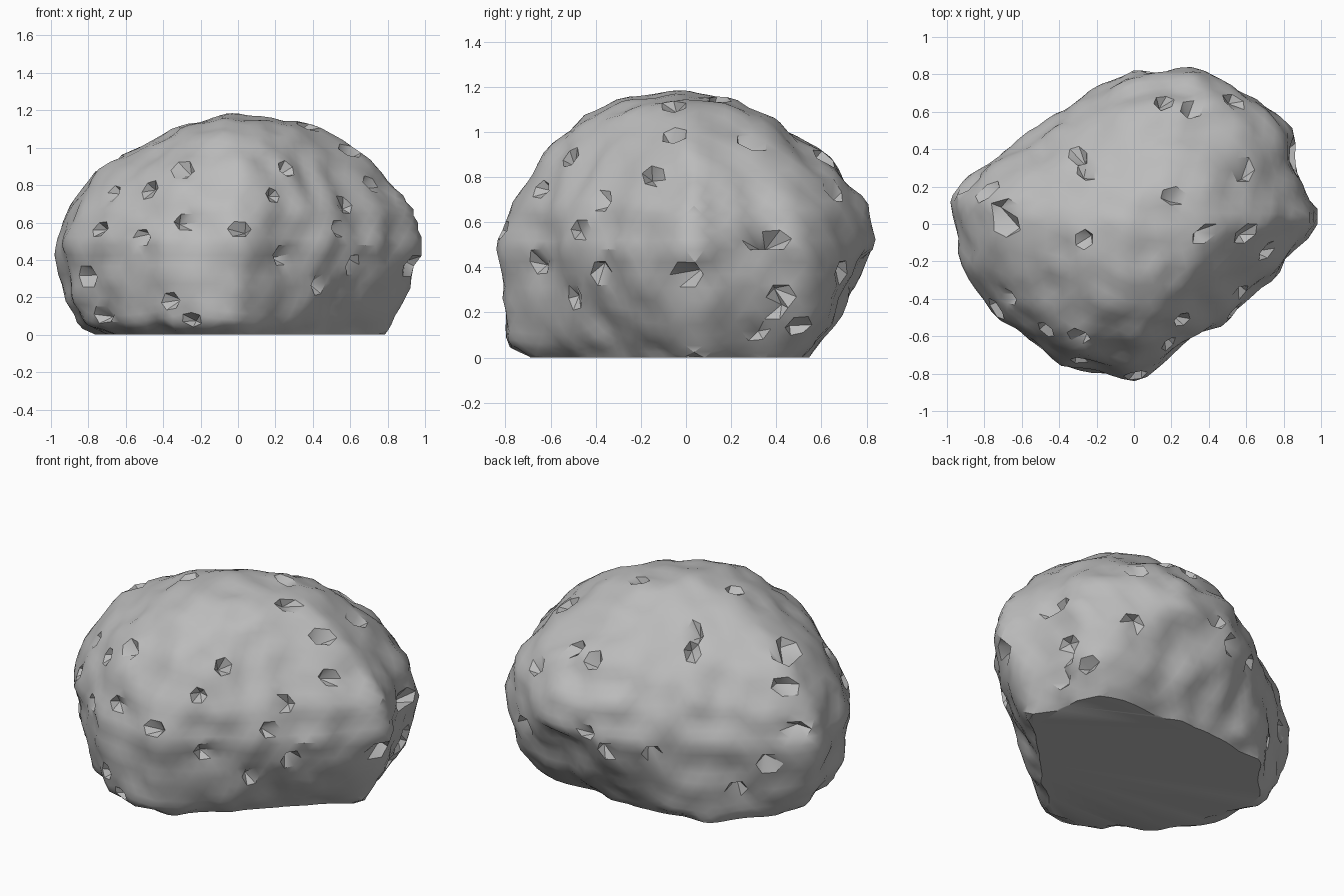
import bpy, bmesh, math, random
from mathutils import Vector, noise

random.seed(4)
cube = bpy.data.objects.get("Cube")
if cube:
    bpy.data.objects.remove(cube, do_unlink=True)

# Plan shapes, anticlockwise: widest girth, low wall, rim above the ground, foot
GIRTH = [(1.01, .03), (.88, .26), (.84, .5), (.71, .65), (.5, .77), (.32, .83), (0, .83),
         (-.2, .73), (-.4, .58), (-.58, .46), (-.8, .31), (-1.01, .15), (-.97, -.02),
         (-.93, -.24), (-.8, -.41), (-.6, -.6), (-.38, -.77), (.01, -.83), (.2, -.72),
         (.4, -.59), (.6, -.43), (.82, -.21)]
WALL = [(.92, .04), (.74, .57), (.5, .66), (.2, .69), (-.1, .67), (-.4, .57), (-.6, .43),
        (-.92, .14), (-.88, -.25), (-.58, -.58), (-.37, -.75), (0, -.82), (.4, -.5), (.7, -.22)]
RIM = [(.81, .03), (.65, .55), (.2, .58), (-.4, .56), (-.6, .42), (-.86, .1), (-.82, -.25),
       (-.57, -.56), (-.36, -.73), (0, -.8), (.4, -.38)]
FOOT = [(.78, .03), (.62, .51), (-.05, .52), (-.48, .5), (-.77, .1), (-.55, -.46), (.02, -.68)]

# Level up the stone: polar fraction, height, plan shape, scale toward +x, +y, -x, -y
LEVELS = [
    (0, 1.18, GIRTH, [0]),
    (.12, 1.14, GIRTH, [.38, .2, .25, .38]),
    (.2, 1.06, GIRTH, [.58, .42, .42, .58]),
    (.3, .88, GIRTH, [.77, .77, .76, .78]),
    (.4, .67, GIRTH, [.94, .96, .92, .94]),
    (.5, .48, GIRTH, [1]),
    (.61, .2, WALL, [1]),
    (.68, .05, RIM, [1]),
    (.73, 0, FOOT, [1]),
    (.8, -.05, FOOT, [.9]),
    (1, -.1, FOOT, [0]),
]


def around(values, angle):
    """Interpolate a closed ring of values at an angle."""
    s = angle / math.tau % 1 * len(values)
    i = int(s) % len(values)
    j = (i + 1) % len(values)
    return values[i] + (values[j] - values[i]) * (s - int(s))


def reach(plan, angle):
    """Distance from the middle to the edge of a plan shape."""
    ray = Vector((math.cos(angle), math.sin(angle)))
    for p, q in zip(plan, plan[1:] + plan[:1]):
        p, q = Vector(p), Vector(q)
        if p.cross(ray) >= 0 and ray.cross(q) >= 0 and ray.dot(p + q) > 0:
            return p.cross(q) / ray.cross(q - p)
    return 0


def shape(d):
    """Move a unit direction onto the boulder body."""
    angle = math.atan2(d.y, d.x)
    t = math.acos(max(-1, min(1, d.z))) / math.pi
    upper, lower = next((a, b) for a, b in zip(LEVELS, LEVELS[1:]) if t <= b[0])
    k = (t - upper[0]) / (lower[0] - upper[0])
    r0, r1 = (reach(plan, angle) * around(scale, angle) for _, _, plan, scale in (upper, lower))
    r = r0 + (r1 - r0) * k
    return Vector((r * math.cos(angle), r * math.sin(angle), upper[1] + (lower[1] - upper[1]) * k))


# Boulder body
bm = bmesh.new()
bmesh.ops.create_icosphere(bm, subdivisions=5, radius=1)
for v in bm.verts:
    v.co = shape(v.co.normalized())
bmesh.ops.smooth_vert(bm, verts=bm.verts, factor=.4, use_axis_x=True,
                      use_axis_y=True, use_axis_z=True)

# Broad and fine roughness
bm.normal_update()
for v in bm.verts:
    p = v.co.copy()
    v.co += v.normal * (.018 * noise.noise(p * 3) + .03 * noise.noise(p * 7))

# Broad shallow hollows
HOLLOWS = [((.28, .76, .35), .22, .04), ((-.55, .16, .75), .2, .035), ((.28, -.62, .45), .2, .03)]
for centre, radius, depth in HOLLOWS:
    for v in bm.verts:
        k = (v.co - Vector(centre)).length / radius
        if k < 1:
            v.co -= v.normal * depth * (1 - k * k) ** 2

# Chips, grouped by the side they are struck from
FRONT = [(-.67, .76), (-.47, .78), (-.3, .86), (-.73, .56), (-.52, .54), (-.3, .6), (.03, .55),
         (.25, .87), (.19, .74), (.25, .44), (.58, .7), (.54, .55), (.61, .39), (.44, .27),
         (-.36, .18), (-.25, .1), (-.73, .1), (-.8, .3)]
SIDE = [(-.15, .78), (.27, .96), (.3, .53), (.4, .51), (-.02, .35), (.41, .26), (.3, .11),
        (.49, .12)]
TOP = [(-.28, .36), (-.24, .28), (-.67, .08), (-.28, -.07), (.24, .14), (.58, .28), (.4, -.05),
       (.6, -.04), (.52, .65), (.17, .63), (.31, .6)]
BACK_LEFT = [(-.66, .21), (-.52, .08), (.5, .57), (.4, .32), (.44, .1), (.3, -.07),
             (.12, -.18), (-.3, .03)]
BACK_RIGHT = [(-.28, .62), (.07, .76)]
GROUPS = [
    (FRONT, (0, -1, 0)),
    (SIDE, (1, 0, 0)),
    (TOP, (0, -.001, 1)),
    (BACK_LEFT, (-1, 1, .816)),
    (BACK_RIGHT, (1, 1, -.816)),
]
bm.normal_update()
chips = set()
for spots, facing in GROUPS:
    facing = Vector(facing).normalized()
    right = Vector((0, 0, 1)).cross(facing).normalized()
    up = facing.cross(right)
    exposed = [v for v in bm.verts if v.normal.dot(facing) > .15 and v.co.z > .03]
    for a, b in spots:
        chips.add(min(exposed, key=lambda v: (v.co.dot(right) - a) ** 2
                      + (v.co.dot(up) - b) ** 2))
for v in sorted(chips, key=lambda v: v.index):
    slide = random.choice(v.link_edges[:]).other_vert(v).co - v.co
    v.co += slide * .6 - v.normal * random.uniform(.045, .065)

# Flat underside
bmesh.ops.bisect_plane(bm, geom=bm.verts[:] + bm.edges[:] + bm.faces[:], dist=.0001,
                       plane_co=(0, 0, 0), plane_no=(0, 0, 1), clear_inner=True)
bmesh.ops.contextual_create(bm, geom=[e for e in bm.edges if e.is_boundary])
bmesh.ops.recalc_face_normals(bm, faces=bm.faces)

mesh = bpy.data.meshes.new("boulder")
bm.to_mesh(mesh)
bm.free()
boulder = bpy.data.objects.new("boulder", mesh)
bpy.context.collection.objects.link(boulder)

# Stone grey
stone = bpy.data.materials.new("stone_grey")
stone.use_nodes = True
grey = (.5, .5, .5, 1)
stone.diffuse_color = grey
bsdf = next(n for n in stone.node_tree.nodes if n.type == "BSDF_PRINCIPLED")
bsdf.inputs["Base Color"].default_value = grey
bsdf.inputs["Roughness"].default_value = .9
mesh.materials.append(stone)

# Smooth stone with crisp chip edges
bpy.ops.object.select_all(action="DESELECT")
boulder.select_set(True)
bpy.context.view_layer.objects.active = boulder
bpy.ops.object.shade_smooth_by_angle(angle=math.radians(35))
